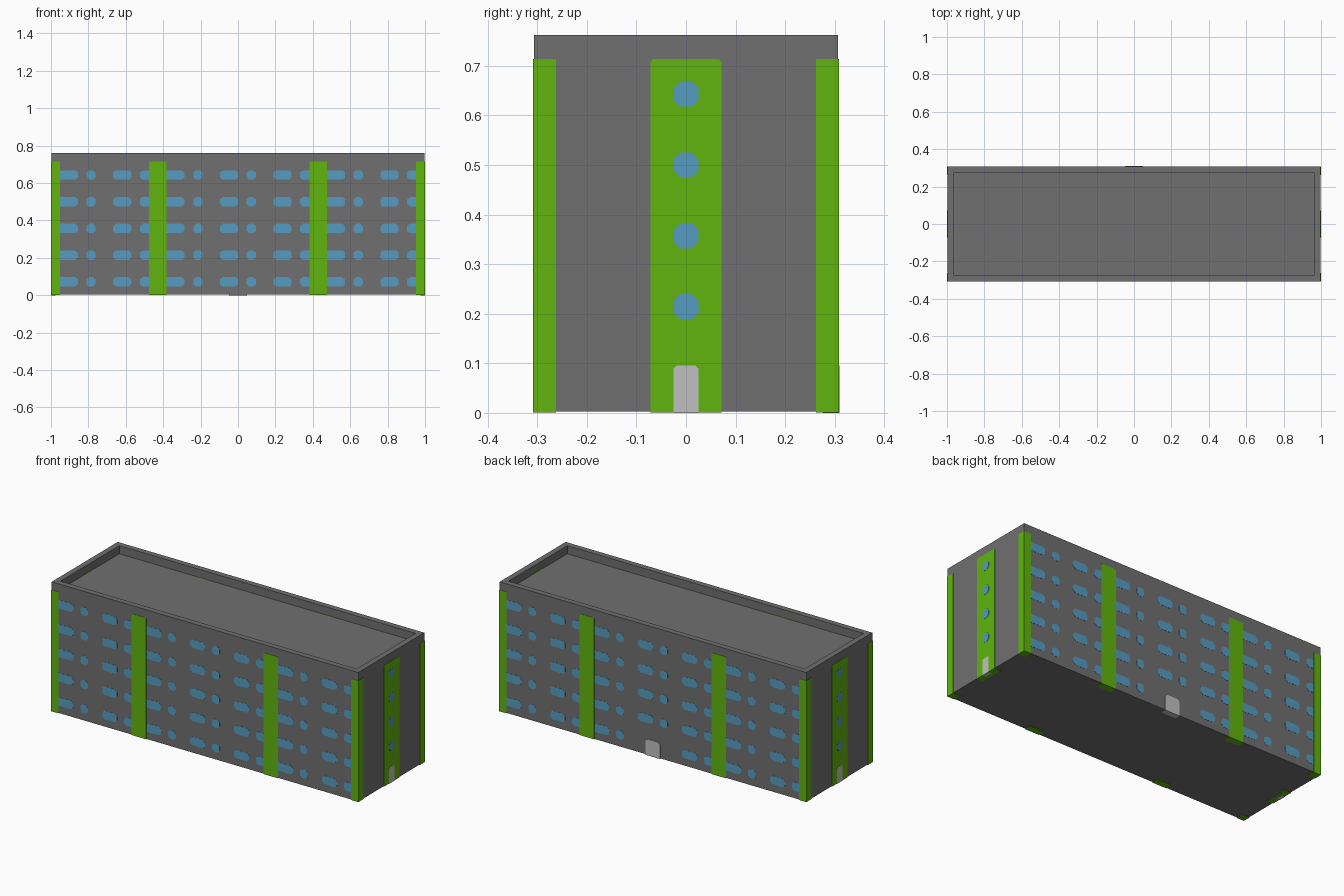
import bpy, bmesh, math
from mathutils import Matrix, Vector

cube = bpy.data.objects.get("Cube")
if cube:
    bpy.data.objects.remove(cube, do_unlink=True)

U = 1 / 21                      # building module
HX, HY, H = 21, 6.5, 16         # half length, half width, height in modules
LAYER = 0.02                    # paint layer step in modules (about 0.001)


def material(name, rgb):
    m = bpy.data.materials.new(name)
    m.use_nodes = True
    m.diffuse_color = (*rgb, 1)
    m.node_tree.nodes["Principled BSDF"].inputs["Base Color"].default_value = (*rgb, 1)
    return m


GREY = material("wall grey", (0.162, 0.162, 0.162))
GREEN = material("pilaster green", (0.117, 0.462, 0.004))
BLUE = material("window blue", (0.093, 0.332, 0.539))
PALE = material("door pale grey", (0.527, 0.527, 0.527))


def finish(name, bm, mat):
    bmesh.ops.recalc_face_normals(bm, faces=bm.faces)
    me = bpy.data.meshes.new(name)
    bm.to_mesh(me)
    bm.free()
    me.materials.append(mat)
    ob = bpy.data.objects.new(name, me)
    bpy.context.collection.objects.link(ob)
    return ob


def panel(bm, a0, a1, z0, z1, wall, inner, outer, top=0, bottom=0):
    """Chamfered prism on a wall; wall 0 front, 1 right, 2 back, 3 left."""
    outline = []
    for a, z, c, sx, sz in ((a0, z0, bottom, 1, 1), (a1, z0, bottom, -1, 1),
                            (a1, z1, top, -1, -1), (a0, z1, top, 1, -1)):
        if c:
            pair = [(a, z + sz * c), (a + sx * c, z)]
            outline += pair if sx * sz > 0 else pair[::-1]
        else:
            outline.append((a, z))
    rot = Matrix.Rotation(wall * math.pi / 2, 3, 'Z')
    rings = [[bm.verts.new(rot @ Vector((a, -d, z)) * U) for a, z in outline]
             for d in (inner, outer)]
    n = len(outline)
    for ring in rings:
        bm.faces.new(ring)
    for i in range(n):
        j = (i + 1) % n
        bm.faces.new((rings[0][i], rings[0][j], rings[1][j], rings[1][i]))


# Solid block with a sunken roof behind a parapet
bm = bmesh.new()
bmesh.ops.create_cube(bm, size=1)
g = 3 * LAYER
for v in bm.verts:
    v.co = Vector((v.co.x * 2 * (HX - g), v.co.y * 2 * (HY - g),
                   H if v.co.z > 0 else g)) * U
bm.normal_update()
roof = max(bm.faces, key=lambda f: f.normal.z)
bmesh.ops.inset_region(bm, faces=[roof], thickness=U)
floor = bmesh.ops.extrude_face_region(bm, geom=[roof])
bmesh.ops.translate(bm, vec=(0, 0, -U),
                    verts=[v for v in floor["geom"] if isinstance(v, bmesh.types.BMVert)])
if roof.is_valid:
    bmesh.ops.delete(bm, geom=[roof], context='FACES_ONLY')
finish("building_block", bm, GREY)

# Pilasters set into the long walls, end walls and corners
pil = LAYER
bm = bmesh.new()
for wall in (0, 2):
    for a in (-9, 9):
        panel(bm, a - 1, a + 1, pil, 15, wall, HY - 0.9, HY - pil, top=0.1)
    for a in (-HX + pil, HX - 1):
        panel(bm, a, a + 1 - pil, pil, 15, wall, HY - 1, HY - pil)
for wall in (1, 3):
    panel(bm, -1.5, 1.5, pil, 15, wall, HX - 0.9, HX - pil, top=0.12)
finish("green_pilasters", bm, GREEN)

# Windows on the long walls: one wide and one small per bay, tucked under pilasters
rows = [1.5 + 3 * k for k in range(5)]
bm = bmesh.new()
for wall in (0, 2):
    for bay in range(7):
        start = -20 + 6 * bay
        for row, z in enumerate(rows):
            if wall == 2 and bay == 3 and row == 0:
                continue        # entrance bay
            for a0, a1 in ((start, start + 2), (start + 3, start + 4)):
                a0 -= 0.3 if a0 in (-20, -8, 10) else 0.02
                a1 += 0.3 if a1 in (-10, 8, 20) else 0.02
                panel(bm, a0, a1, z - 0.53, z + 0.53, wall,
                      HY - 0.15, HY - 2 * LAYER, 0.28, 0.28)
finish("long_wall_windows", bm, BLUE)

# Small windows up the end pilasters
bm = bmesh.new()
for wall in (1, 3):
    for z in rows[1:]:
        panel(bm, -0.53, 0.53, z - 0.53, z + 0.53, wall, HX - 0.15, HX, 0.28, 0.28)
finish("end_wall_windows", bm, BLUE)

# Doors: a wide one at the back, a narrow one at each end
bm = bmesh.new()
panel(bm, -1, 1, 0, 2, 2, HY - 0.7, HY, top=0.3)
for wall in (1, 3):
    panel(bm, -0.52, 0.52, 0, 2, wall, HX - 0.5, HX, top=0.12)
finish("doors", bm, PALE)
